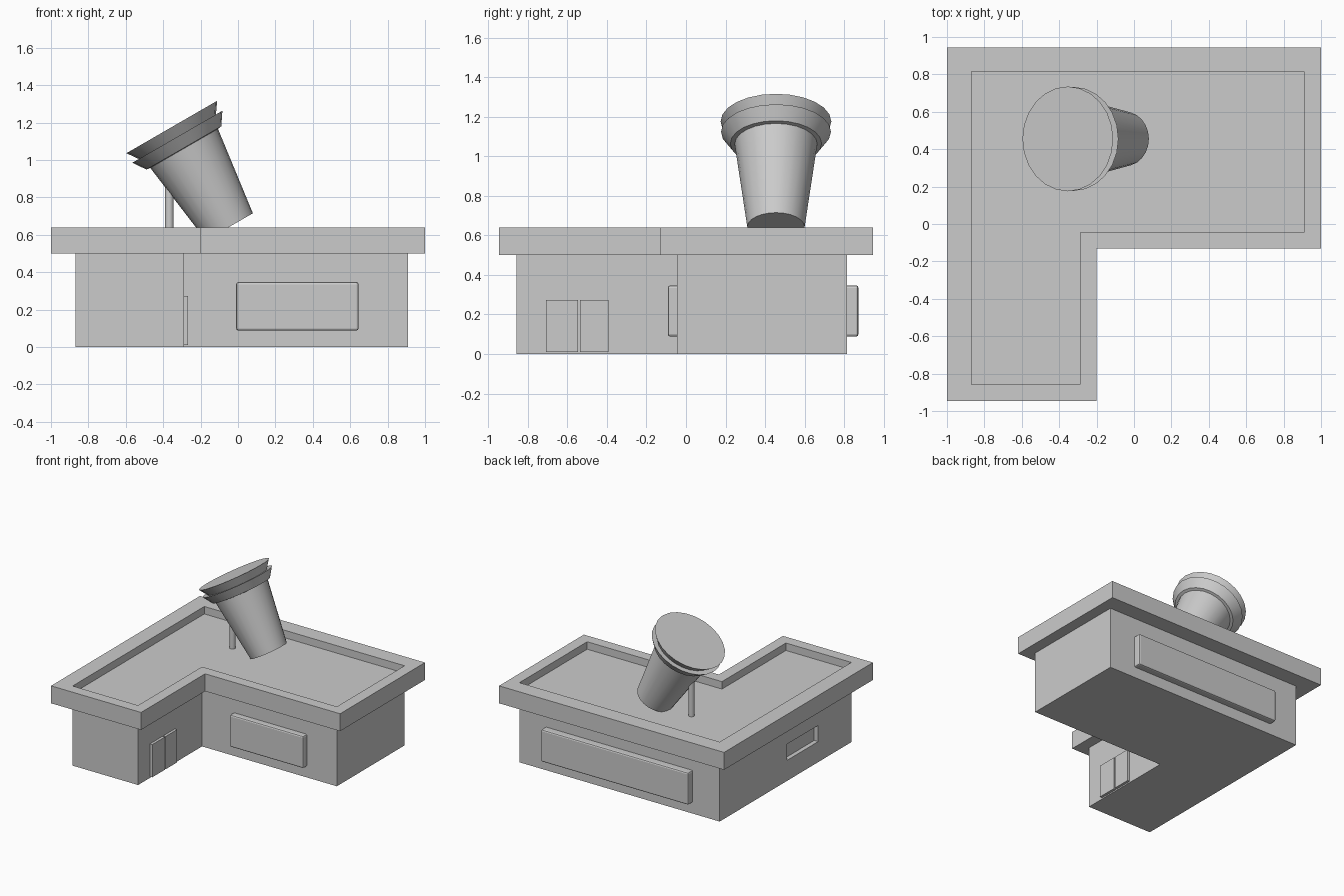
import bpy, bmesh, math
from mathutils import Matrix, Vector

if "Cube" in bpy.data.objects:
    bpy.data.objects.remove(bpy.data.objects["Cube"])


def add_object(name, bm):
    bmesh.ops.recalc_face_normals(bm, faces=bm.faces)
    mesh = bpy.data.meshes.new(name)
    bm.to_mesh(mesh)
    bm.free()
    obj = bpy.data.objects.new(name, mesh)
    bpy.context.collection.objects.link(obj)
    return obj


def stacked_loops(name, loops):
    """Skin a list of (outline, z) loops and cap both ends."""
    bm = bmesh.new()
    rings = [[bm.verts.new((x, y, z)) for x, y in pts] for pts, z in loops]
    bm.faces.new(rings[0])
    bm.faces.new(rings[-1])
    for a, b in zip(rings, rings[1:]):
        for i in range(len(a)):
            j = (i + 1) % len(a)
            bm.faces.new((a[i], a[j], b[j], b[i]))
    return add_object(name, bm)


def box(name, lo, hi, bevel=0):
    bm = bmesh.new()
    lo, hi = Vector(lo), Vector(hi)
    bmesh.ops.create_cube(bm, size=1, matrix=Matrix.Translation((lo + hi) / 2)
                          @ Matrix.Diagonal((*(hi - lo), 1)))
    obj = add_object(name, bm)
    if bevel:
        mod = obj.modifiers.new("bevel", 'BEVEL')
        mod.width, mod.segments = bevel, 2
    return obj


def activate(obj):
    bpy.ops.object.select_all(action='DESELECT')
    obj.select_set(True)
    bpy.context.view_layer.objects.active = obj


def smooth(obj, degrees=30):
    activate(obj)
    bpy.ops.object.shade_smooth_by_angle(angle=math.radians(degrees))


def ell(x0, x1, y0, y1, xc, yc):
    return [(x0, y0), (xc, y0), (xc, yc), (x1, yc), (x1, y1), (x0, y1)]


# L-shaped walls and overhanging roof with a sunken deck
wall_line = ell(-0.87, 0.91, -0.857, 0.815, -0.288, -0.045)
eave_line = ell(-1, 1, -0.945, 0.945, -0.2, -0.132)
walls = stacked_loops("walls", [(wall_line, 0), (wall_line, 0.5)])
stacked_loops("roof", [(eave_line, 0.5), (eave_line, 0.64),
                       (wall_line, 0.64), (wall_line, 0.58)])

# Recessed window in the left wall
cutter = box("window_cutter", (-0.95, -0.435, 0.165), (-0.835, -0.04, 0.295))
cutter.hide_render = True
cut = walls.modifiers.new("window_recess", 'BOOLEAN')
cut.operation, cut.object, cut.solver = 'DIFFERENCE', cutter, 'EXACT'
activate(walls)
bpy.ops.object.modifier_apply(modifier=cut.name)
bpy.data.objects.remove(cutter)

# Raised window panels on front and back
box("front_window", (-0.01, -0.092, 0.088), (0.645, -0.03, 0.347), 0.012)
box("back_window", (-0.63, 0.80, 0.088), (0.68, 0.872, 0.347), 0.012)

# Double door
for side, y0, y1 in (("left", -0.707, -0.547), ("right", -0.537, -0.392)):
    box(side + "_door", (-0.31, y0, 0.01), (-0.267, y1, 0.273))

# Tilted rooftop cup: tapered body, two flared rim bands, flat lid
profile = [(0.145, 0), (0.209, 0.484), (0.231, 0.487), (0.278, 0.556),
           (0.236, 0.553), (0.28, 0.616)]
sides = 24
cup = stacked_loops("cup", [
    ([(r * math.cos(i * math.tau / sides), r * math.sin(i * math.tau / sides))
      for i in range(sides)], h) for r, h in profile])
cup.location = (-0.046, 0.455, 0.6425)
cup.rotation_euler = (0, math.radians(-30), 0)
smooth(cup)

# Support pole under the cup
bm = bmesh.new()
bmesh.ops.create_cone(bm, cap_ends=True, segments=16, radius1=0.023,
                      radius2=0.023, depth=0.4,
                      matrix=Matrix.Translation((-0.367, 0.455, 0.77)))
smooth(add_object("support_pole", bm))
